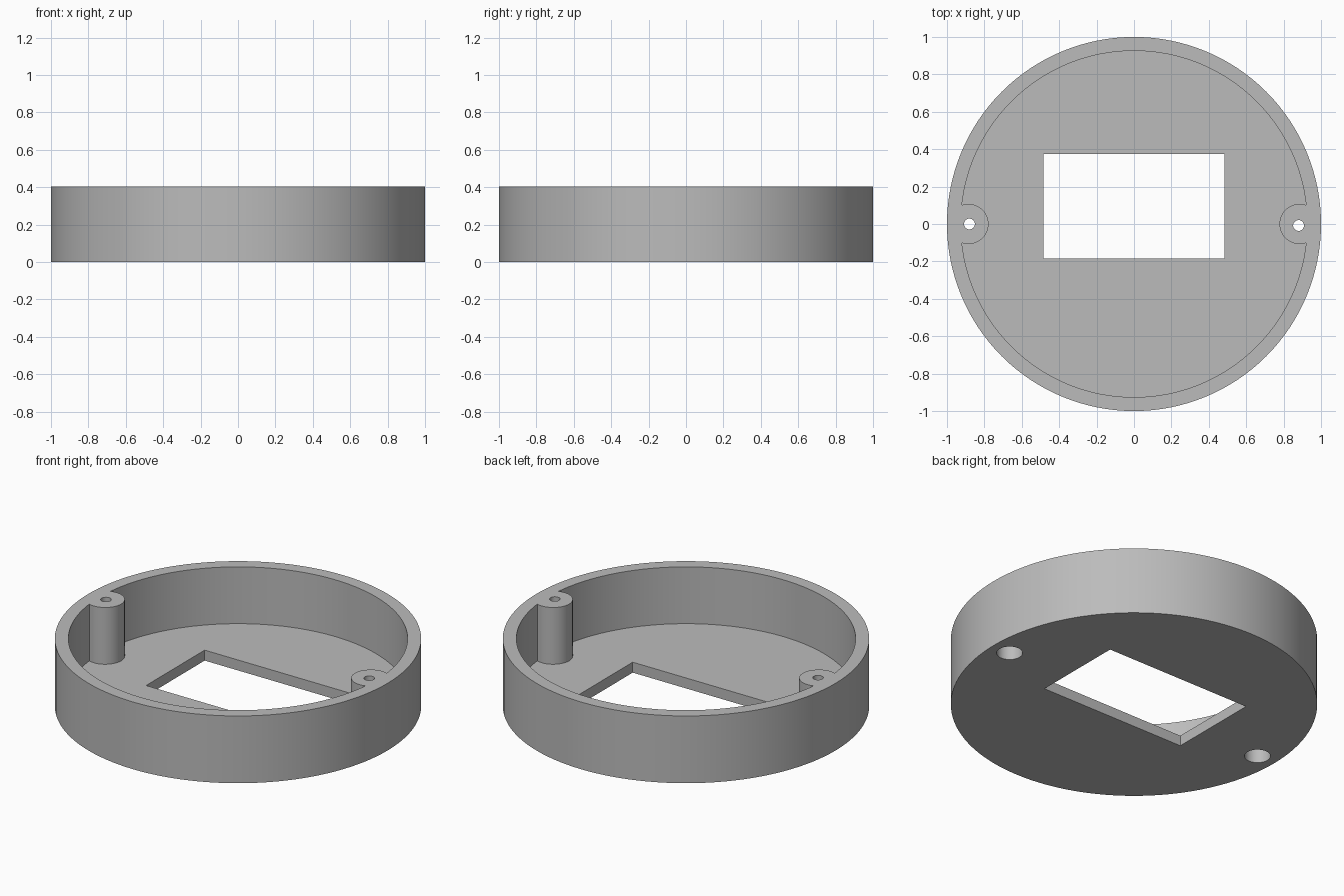
import bpy
import math

if "Cube" in bpy.data.objects:
    bpy.data.objects.remove(bpy.data.objects["Cube"])

HEIGHT, FLOOR = 0.405, 0.063
BOSS_X = 0.885
SCREW_X = 0.88

plastic = bpy.data.materials.new("grey plastic")
plastic.use_nodes = True
colour = (0.5, 0.5, 0.5, 1)
plastic.diffuse_color = colour
plastic.node_tree.nodes["Principled BSDF"].inputs["Base Color"].default_value = colour


def cylinder(name, radius, z0, z1, x=0, y=0, sides=48):
    bpy.ops.mesh.primitive_cylinder_add(
        vertices=sides, radius=radius, depth=z1 - z0, location=(x, y, (z0 + z1) / 2))
    ob = bpy.context.object
    ob.name = name
    ob.data.materials.append(plastic)
    return ob


def box(name, x0, x1, y0, y1, z0, z1):
    bpy.ops.mesh.primitive_cube_add(
        size=1, location=((x0 + x1) / 2, (y0 + y1) / 2, (z0 + z1) / 2))
    ob = bpy.context.object
    ob.name = name
    ob.scale = (x1 - x0, y1 - y0, z1 - z0)
    ob.data.materials.append(plastic)
    return ob


def cut(target, cutter):
    """Subtract the cutter for good and discard it."""
    bpy.context.view_layer.update()
    mod = target.modifiers.new("cut", "BOOLEAN")
    mod.operation, mod.solver, mod.object = "DIFFERENCE", "EXACT", cutter
    bpy.context.view_layer.objects.active = target
    bpy.ops.object.modifier_apply(modifier=mod.name)
    bpy.data.objects.remove(cutter)


# Solid round body
housing = cylinder("round_housing", 1, 0, HEIGHT, sides=128)

# Inner pocket, leaving a screw post standing on each side
pocket = cylinder("pocket_cutter", 0.926, FLOOR, HEIGHT + 0.1, sides=128)
for side in (-1, 1):
    cut(pocket, cylinder("post_shape", 0.107, 0, HEIGHT + 0.2, side * BOSS_X))
cut(housing, pocket)

# Rectangular window through the floor
cut(housing, box("window_cutter", -0.484, 0.484, -0.184, 0.374, -0.1, FLOOR + 0.1))

# Screw holes, widened from below for the screw heads
for side, y in ((-1, 0), (1, -0.008)):
    cut(housing, cylinder("screw_hole_cutter", 0.029, -0.1, HEIGHT + 0.1, side * SCREW_X, y, 32))
    cut(housing, cylinder("screw_head_cutter", 0.071, -0.1, 0.2, side * SCREW_X, y))

# Smooth walls with crisp edges
bpy.ops.object.select_all(action="DESELECT")
housing.select_set(True)
bpy.context.view_layer.objects.active = housing
bpy.ops.object.shade_smooth_by_angle(angle=math.radians(30))
